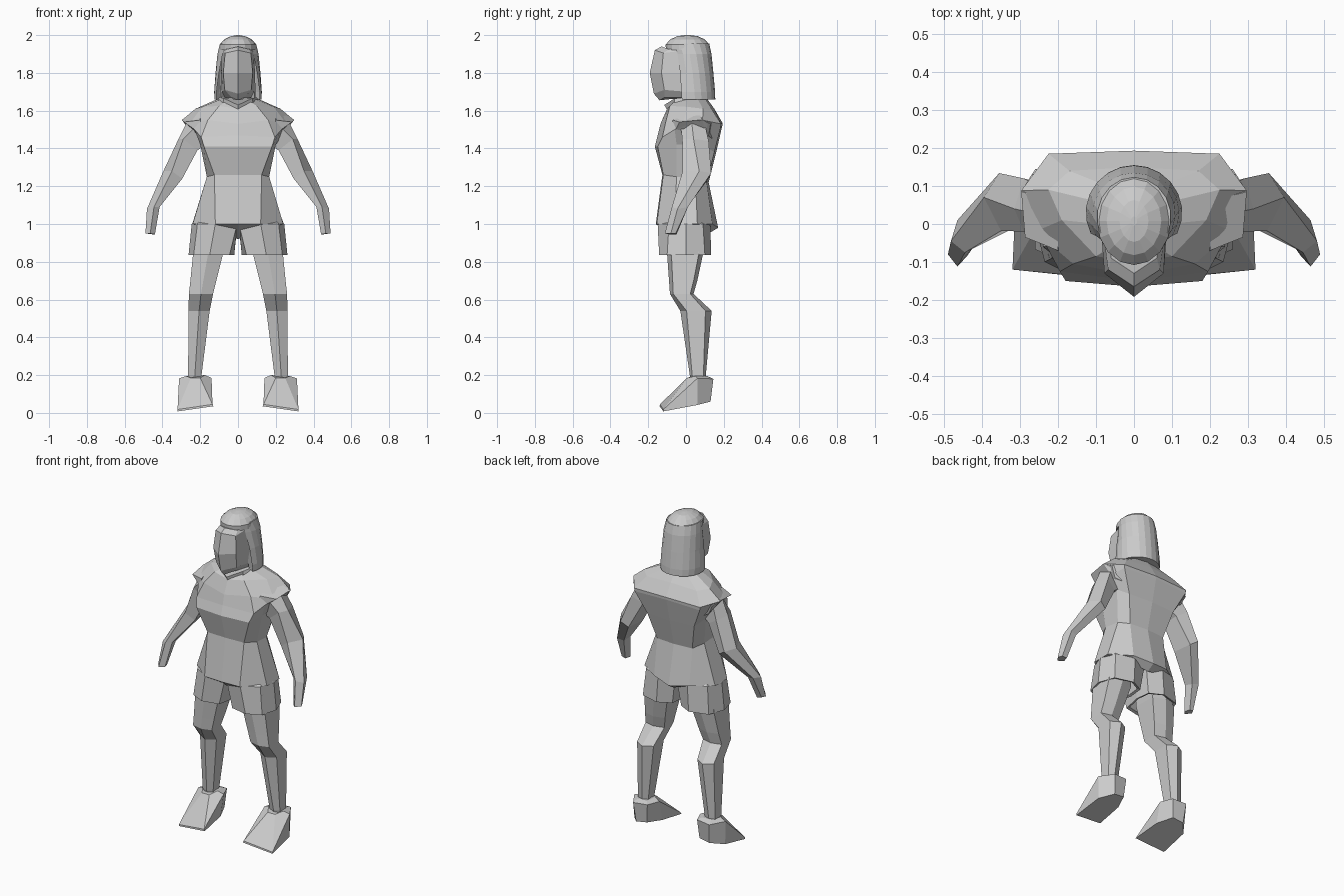
import bpy, bmesh, math

grey = bpy.data.materials.new("plain grey")
grey.diffuse_color = (0.6, 0.6, 0.6, 1)


def make(name, bm, mirror=False):
    bmesh.ops.remove_doubles(bm, verts=bm.verts, dist=0.0005)
    bmesh.ops.recalc_face_normals(bm, faces=bm.faces)
    me = bpy.data.meshes.new(name)
    bm.to_mesh(me)
    bm.free()
    me.materials.append(grey)
    ob = bpy.data.objects.new(name, me)
    bpy.context.collection.objects.link(ob)
    if mirror:
        ob.modifiers.new("mirror", 'MIRROR').use_mirror_merge = False
    return ob


def loft(name, rings, mirror=False, closed=True, caps=(True, True)):
    """Skin a list of rings that all have the same number of points."""
    bm = bmesh.new()
    rows = [[bm.verts.new(p) for p in r] for r in rings]
    n = len(rows[0])
    for a, b in zip(rows, rows[1:]):
        for i in range(n if closed else n - 1):
            j = (i + 1) % n
            bm.faces.new((a[i], a[j], b[j], b[i]))
    if caps[0]:
        bm.faces.new(rows[0][::-1])
    if caps[1]:
        bm.faces.new(rows[-1])
    return make(name, bm, mirror)


def whole(half):
    """Complete a half ring (front centre to back centre) on the other side."""
    return half + [(-x, y, z) for x, y, z in half[-2:0:-1]]


def box_ring(z, x0, x1, y0, y1, cut=0.0):
    """Six-sided limb section with ridges at front and back."""
    m, c = (x0 + x1) / 2, (y1 - y0) * cut
    return [(m, y0, z), (x1, y0 + c, z), (x1, y1 - c, z),
            (m, y1, z), (x0, y1 - c, z), (x0, y0 + c, z)]


# shirt, from crotch over flared hips and short sleeves to the collar
loft("shirt", [whole(h) for h in (
    [(0, -.06, .92), (.03, -.05, .93), (.10, 0, .98), (.12, .06, .98), (.10, .10, .98), (0, .12, .95)],
    [(0, -.16, 1.0), (.12, -.155, 1.0), (.24, -.06, 1.0), (.242, .06, 1.0), (.12, .14, 1.0), (0, .17, .98)],
    [(0, -.125, 1.26), (.125, -.12, 1.26), (.165, -.05, 1.25), (.16, .05, 1.24), (.12, .11, 1.22), (0, .12, 1.22)],
    [(0, -.165, 1.41), (.18, -.15, 1.41), (.20, -.05, 1.42), (.20, .09, 1.42), (.16, .15, 1.38), (0, .16, 1.38)],
    [(0, -.15, 1.47), (.195, -.125, 1.46), (.23, -.06, 1.50), (.25, .10, 1.49), (.222, .183, 1.51), (0, .192, 1.52)],
    [(0, -.135, 1.53), (.16, -.105, 1.55), (.26, -.02, 1.525), (.297, .088, 1.55), (.225, .185, 1.53), (0, .193, 1.535)],
    [(0, -.10, 1.61), (.10, -.085, 1.625), (.19, .01, 1.62), (.225, .09, 1.61), (.17, .14, 1.60), (0, .15, 1.61)],
    [(0, -.08, 1.63), (.06, -.06, 1.65), (.09, .0, 1.66), (.10, .06, 1.665), (.07, .10, 1.665), (0, .11, 1.665)])])

# loose sleeve hems
loft("sleeve_hem", [
    [(.20, -.07, 1.55), (.20, .06, 1.61), (.19, .16, 1.57), (.18, .15, 1.44), (.18, -.09, 1.44)],
    [(.287, -.035, 1.54), (.297, .085, 1.552), (.27, .13, 1.53), (.24, .12, 1.47), (.23, -.055, 1.50)]],
    mirror=True)

# arms
loft("arm", [
    [(.21, -.03, 1.53), (.27, .03, 1.54), (.25, .10, 1.53), (.17, .09, 1.44), (.17, -.01, 1.42)],
    [(.29, -.02, 1.45), (.315, .04, 1.45), (.29, .12, 1.44), (.225, .10, 1.40), (.215, .00, 1.39)],
    [(.35, -.018, 1.28), (.395, .07, 1.28), (.355, .134, 1.27), (.31, .12, 1.24), (.295, .0, 1.24)],
    [(.445, -.075, 1.09), (.482, -.045, 1.08), (.465, .01, 1.09), (.425, .00, 1.08), (.415, -.05, 1.09)],
    [(.465, -.112, .95), (.49, -.08, .95), (.478, -.055, .95), (.45, -.05, .945), (.44, -.085, .945)]],
    mirror=True)

# shorts, hollow below, with chamfered outer corners
leg_hole = [(.045, -.12), (.15, -.142), (.235, -.10), (.262, .0), (.225, .10), (.11, .132), (.03, .09), (.02, 0)]
hip = [(.005, -.12), (.12, -.15), (.215, -.09), (.245, .0), (.21, .09), (.10, .13), (.005, .10), (.003, 0)]
shrink = [(.14 + (x - .14) * .88, y * .88, .84) for x, y in leg_hole]
loft("shorts_leg", [
    [(x, y, .95) for x, y, z in shrink], shrink,
    [(x, y, .835) for x, y in leg_hole],
    [(x, y, 1.0) for x, y in hip],
    [(.1 + (x - .1) * .6, y * .6, 1.06) for x, y in hip]], mirror=True)

# legs with knees and calves
loft("leg", [
    box_ring(.16, .195, .257, .03, .10, .15),
    box_ring(.20, .193, .264, .02, .105, .15),
    box_ring(.54, .15, .262, -.03, .136, .2),
    box_ring(.63, .132, .26, -.085, .04, .14),
    box_ring(.70, .115, .252, -.09, .06, .13),
    box_ring(.84, .08, .238, -.10, .09, .12),
    box_ring(.96, .06, .22, -.09, .08, .15)], mirror=True)

# wedge shoes
loft("shoe", [
    [(.13, -.14, .035), (.32, -.12, .008), (.31, .06, .042), (.25, .13, .06), (.18, .125, .07), (.14, .03, .06)],
    [(.135, -.138, .045), (.32, -.12, .018), (.312, .06, .183), (.26, .145, .18), (.17, .135, .185), (.14, .06, .185)],
    [(.20, .005, .185), (.25, .005, .185), (.275, .05, .195), (.25, .11, .195), (.19, .11, .195), (.175, .05, .20)]],
    mirror=True)

# neck and folded collar
loft("neck", [[(r * math.sin(a), .02 - r * math.cos(a), z)
               for a in [i * math.tau / 8 for i in range(8)]]
              for z, r in ((1.58, .08), (1.70, .065))])
loft("collar", [whole(h) for h in (
    [(0, -.10, 1.605), (.08, -.06, 1.64), (.11, .03, 1.65), (0, .12, 1.65)],
    [(0, -.115, 1.63), (.075, -.06, 1.665), (.10, .03, 1.67), (0, .11, 1.67)])])

# face with a central ridge
loft("face", [whole(h) for h in (
    [(0, -.14, 1.655), (.035, -.115, 1.67), (.07, .0, 1.67), (0, .05, 1.68)],
    [(0, -.17, 1.69), (.07, -.115, 1.71), (.085, .0, 1.70), (0, .05, 1.70)],
    [(0, -.192, 1.80), (.078, -.13, 1.80), (.088, .0, 1.80), (0, .05, 1.80)],
    [(0, -.165, 1.92), (.068, -.12, 1.905), (.085, .0, 1.92), (0, .05, 1.93)],
    [(0, -.13, 1.94), (.06, -.09, 1.925), (.07, .0, 1.94), (0, .05, 1.95)])])


# hair: a thick curtain open at the face, under a rounded cap
def curtain(z, rx, ry, cy, spread, n=14):
    return [(rx * math.sin(t), cy + ry * math.cos(t), z)
            for t in [spread * (2 * i / n - 1) for i in range(n + 1)]]


outer = [curtain(*a) for a in (
    (1.66, .126, .125, .03, 2.0), (1.70, .127, .124, .03, 2.03), (1.80, .119, .115, .03, 2.13),
    (1.90, .109, .108, .027, 2.3), (1.955, .097, .105, .018, 2.45))]
inner = [curtain(1.955, .085, .085, .015, 2.4), curtain(1.66, .095, .09, .02, 1.97)]
loft("hair", outer + inner + outer[:1], closed=False, caps=(False, False))


def oval(z, rx, ry):
    return [(rx * math.sin(t), .008 + ry * math.cos(t), z)
            for t in [i * math.tau / 16 for i in range(16)]]


loft("hair_cap", [oval(1.92, .098, .114), oval(1.95, .097, .116), oval(1.978, .072, .09),
                  oval(1.994, .038, .055), oval(2.0, .008, .012)])
